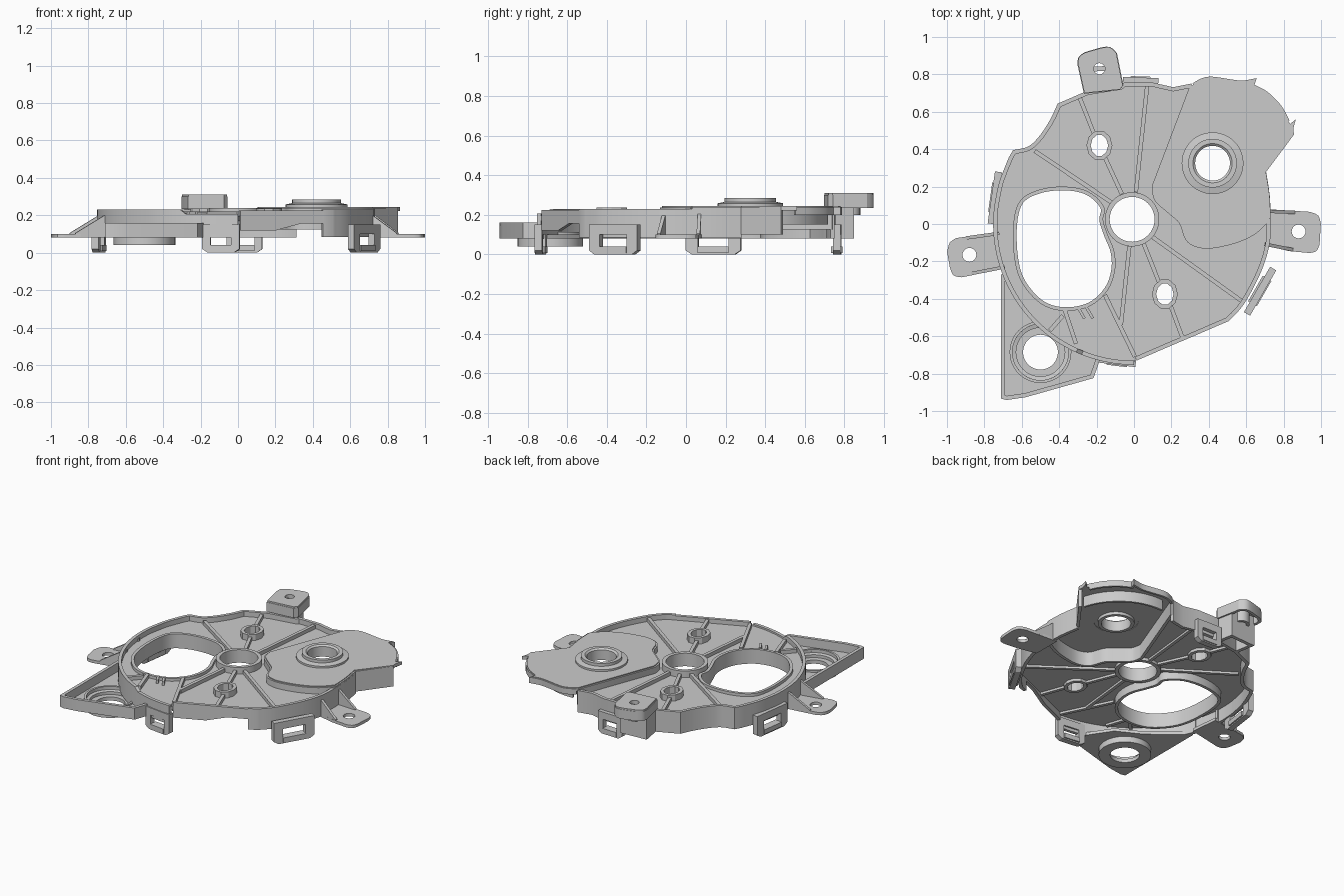
import bpy, bmesh, math
from mathutils import Matrix, Vector

if "Cube" in bpy.data.objects:
    bpy.data.objects.remove(bpy.data.objects["Cube"])


def finish(name, bm, matrix=None):
    bmesh.ops.remove_doubles(bm, verts=bm.verts, dist=0.0002)
    bmesh.ops.recalc_face_normals(bm, faces=bm.faces)
    if matrix:
        bm.transform(matrix)
    me = bpy.data.meshes.new(name)
    bm.to_mesh(me)
    bm.free()
    ob = bpy.data.objects.new(name, me)
    bpy.context.scene.collection.objects.link(ob)
    bpy.context.view_layer.objects.active = ob
    bpy.ops.object.select_all(action='DESELECT')
    ob.select_set(True)
    bpy.ops.object.shade_smooth_by_angle(angle=math.radians(30))
    return ob


def smooth(pts, n=5, closed=False):
    p = [Vector(q) for q in pts]
    out, m = [], len(p)
    for i in range(m if closed else m - 1):
        k = [(i + j) % m if closed else min(max(i + j, 0), m - 1) for j in (-1, 0, 1, 2)]
        a, b, c, d = [p[j] for j in k]
        for s in range(n):
            t = s / n
            v = 0.5 * (2 * b + (c - a) * t + (2 * a - 5 * b + 4 * c - d) * t * t + (3 * b - a - 3 * c + d) * t ** 3)
            out.append(tuple(v))
    return out if closed else out + [tuple(p[-1])]


def arc(cx, cy, r, a0=0, a1=360, n=40, ry=None):
    full = abs(a1 - a0) == 360
    angs = [math.radians(a0 + (a1 - a0) * i / n) for i in range(n if full else n + 1)]
    return [(cx + r * math.cos(a), cy + (ry or r) * math.sin(a)) for a in angs]


def plate(name, outer, holes, z0, z1, matrix=None):
    """Flat plate with holes, extruded from z0 to z1."""
    cu = bpy.data.curves.new(name, 'CURVE')
    cu.dimensions, cu.fill_mode, cu.extrude = '2D', 'BOTH', (z1 - z0) / 2
    for loop in [outer] + holes:
        sp = cu.splines.new('POLY')
        sp.points.add(len(loop) - 1)
        for q, (x, y) in zip(sp.points, loop):
            q.co = (x, y, 0, 1)
        sp.use_cyclic_u = True
    tmp = bpy.data.objects.new(name + "_profile", cu)
    bpy.context.scene.collection.objects.link(tmp)
    me = tmp.evaluated_get(bpy.context.evaluated_depsgraph_get()).to_mesh()
    bm = bmesh.new()
    bm.from_mesh(me)
    bpy.data.objects.remove(tmp)
    bm.transform(Matrix.Translation((0, 0, (z0 + z1) / 2)))
    return finish(name, bm, matrix)


def wall(name, path, z0, z1, t=0.022, closed=False):
    """Upright wall along a path; z0 and z1 are numbers or functions of (x, y)."""
    p = [Vector(q) for q in path]
    n = len(p)
    bm, rings = bmesh.new(), []
    for i, v in enumerate(p):
        a = p[(i - 1) % n] if closed or i else v
        b = p[(i + 1) % n] if closed or i < n - 1 else v
        d1, d2 = (v - a).normalized(), (b - v).normalized()
        d = (d1 + d2).normalized()
        ref = d2 if d2.length else d1
        nrm = Vector((-d.y, d.x)) * (t / 2) / max(d.dot(ref), 0.5)
        lo = z0(*v) if callable(z0) else z0
        hi = z1(*v) if callable(z1) else z1
        rings.append([bm.verts.new((*(v + nrm * s), z)) for s, z in ((1, lo), (1, hi), (-1, hi), (-1, lo))])
    for i in range(n if closed else n - 1):
        a, b = rings[i], rings[(i + 1) % n]
        for j in range(4):
            bm.faces.new((a[j], a[(j + 1) % 4], b[(j + 1) % 4], b[j]))
    if not closed:
        bm.faces.new(rings[0])
        bm.faces.new(rings[-1])
    return finish(name, bm)


def lathe(name, c, prof, n=48):
    bm = bmesh.new()
    rs = [[bm.verts.new((c[0] + r * x, c[1] + r * y, z)) for x, y in arc(0, 0, 1, n=n)] for r, z in prof]
    for a, b in zip(rs, rs[1:] + rs[:1]):
        for j in range(n):
            k = (j + 1) % n
            bm.faces.new((a[j], a[k], b[k], b[j]))
    return finish(name, bm)


# Outline pieces, counter-clockwise
front = [(0.01, -0.72), (0.5, -0.51)]
right = smooth([(0.5, -0.51), (0.58, -0.42), (0.67, -0.25), (0.715, -0.1), (0.72, 0.03)])
right_up = smooth([(0.72, 0.03), (0.715, 0.15), (0.695, 0.28)], 3)
lip = [(0.31, 0.74)] + smooth([(0.105, 0.2), (0.12, 0.13), (0.19, 0.065), (0.25, 0.01), (0.285, -0.08),
                              (0.34, -0.115), (0.42, -0.12), (0.55, -0.09), (0.65, -0.04), (0.72, 0.03)])
cover_arc = [(0.855, 0.48), (0.852, 0.51), (0.865, 0.56), (0.835, 0.535)] + smooth(
    [(0.825, 0.55), (0.78, 0.63), (0.71, 0.7), (0.635, 0.74)]) + [(0.645, 0.77)] + smooth(
    [(0.62, 0.765), (0.56, 0.76), (0.42, 0.78), (0.36, 0.77), (0.31, 0.74)])
back = [(0.31, 0.74), (0.21, 0.72), (0.10, 0.745), (-0.05, 0.745), (-0.07, 0.73), (-0.25, 0.70)] + smooth(
    [(-0.40, 0.635), (-0.44, 0.55), (-0.5, 0.46), (-0.56, 0.405), (-0.64, 0.385)]) + smooth(
    [(-0.66, 0.35), (-0.71, 0.22), (-0.735, 0.1)])
left = arc(0, 0, 0.742, 173, 270, 40)

# Main plate with its openings
opening = smooth([(-0.37, 0.19), (-0.5, 0.175), (-0.6, 0.12), (-0.635, 0.0), (-0.63, -0.18), (-0.59, -0.31),
                  (-0.49, -0.42), (-0.37, -0.455), (-0.24, -0.43), (-0.15, -0.35), (-0.112, -0.25),
                  (-0.115, -0.15), (-0.15, -0.06), (-0.175, 0.02), (-0.17, 0.09), (-0.25, 0.165)], 5, True)
hub = (-0.01, 0.025)
bosses = [(-0.185, 0.42), (0.165, -0.375)]
plate("main_plate", front + right[1:] + lip[::-1][1:] + back[1:] + left,
      [opening, arc(*hub, 0.13)] + [arc(*b, 0.05, n=10, ry=0.06) for b in bosses], 0.17, 0.195)
wall("opening_wall", opening, 0.115, 0.215, 0.02, True)


# Outer rim, lower along the front edge
def rim_bottom(x, y):
    return 0.12 if y < -0.5 and -0.05 < x < 0.48 else 0.08


wall("rim_left", back + left, 0.08, lambda x, y: 0.207 if x > -0.28 and y < -0.6 else 0.23)
wall("rim_front", [(0.01, -0.72), (0.2, -0.638), (0.33, -0.583), (0.45, -0.531)], lambda x, y: 0.12 if x < 0.3 else 0.155, 0.225)
wall("rim_right", [(0.45, -0.531)] + right + right_up[1:], 0.085, 0.23)

# Central hub, hollow posts and ribs
lathe("hub", hub, [(0.145, 0.15), (0.145, 0.24), (0.12, 0.24), (0.12, 0.15)])
for b in bosses:
    wall("post", arc(*b, 0.058, n=10, ry=0.07), 0.15, 0.237, 0.022, True)
ribs = [[(-0.065, 0.16), (-0.155, 0.355)], [(-0.215, 0.485), (-0.29, 0.675)], [(0.01, 0.17), (0.07, 0.735)],
        [(-0.12, 0.115), (-0.53, 0.39)], [(0.1, -0.07), (0.58, -0.415)], [(0.05, -0.1), (0.135, -0.315)],
        [(0.195, -0.435), (0.26, -0.61)], [(-0.025, -0.12), (-0.07, -0.54)], [(-0.155, -0.38), (0.005, -0.71)],
        [(-0.37, -0.46), (-0.31, -0.64)], [(-0.38, -0.49), (-0.45, -0.57)]]
for r in ribs:
    wall("rib", r, 0.155, 0.22)
for x in (-0.28, -0.235):
    wall("small_rib", [(x - 0.02, -0.445), (x + 0.015, -0.505)], 0.18, 0.22, 0.015)

# Raised cover: top sheet, lip wall, side walls, stepped bearing ring
ring = (0.42, 0.325)
cover = plate("cover_top", lip + right_up[1:] + cover_arc[:-1], [arc(*ring, 0.14)], 0.222, 0.245)
wall("cover_lip", lip, 0.125, 0.238, 0.02)
wall("cover_side", right_up + [(0.848, 0.485)], 0.1, 0.24, 0.02)
wall("cover_edge", cover_arc[4:-1], 0.2, 0.24, 0.015)
wall("cover_inner_edge", arc(0.4, 0.33, 0.38, 15, 95, 20), 0.15, 0.23, 0.015)
lathe("cover_ring", ring, [(0.165, 0.225), (0.165, 0.258), (0.13, 0.265), (0.13, 0.285), (0.105, 0.285),
                           (0.093, 0.275), (0.093, 0.205), (0.115, 0.205), (0.115, 0.225)])

# Low corner tray with a downward cup
cup = (-0.5, -0.685)
tray = [(-0.7, -0.27), (-0.7, -0.925), (-0.68, -0.93), (-0.58, -0.915), (-0.225, -0.815), (-0.19, -0.715)]
plate("tray_floor", tray + [(-0.3, -0.55), (-0.47, -0.46)], [arc(*cup, 0.15)], 0.08, 0.1)
wall("tray_rim", tray, 0.08, 0.16)
lathe("tray_cup", cup, [(0.165, 0.112), (0.165, 0.04), (0.093, 0.04), (0.093, 0.065), (0.13, 0.065),
                        (0.13, 0.085), (0.15, 0.09), (0.15, 0.112)])

# Side mounting ears with sloped gussets
ears = {"left_ear": ([(-0.7, -0.04)] + smooth([(-0.95, -0.075), (-0.985, -0.1), (-0.999, -0.15)], 3)
                     + smooth([(-0.985, -0.23), (-0.965, -0.275), (-0.92, -0.285)], 3) + [(-0.68, -0.235)],
                     (-0.88, -0.165), [[(-0.72, -0.05), (-0.9, -0.075)], [(-0.69, -0.23), (-0.87, -0.265)]]),
        "right_ear": ([(0.7, 0.08), (0.7, -0.115), (0.83, -0.145)]
                      + smooth([(0.94, -0.155), (0.975, -0.145), (0.992, -0.11)], 3)
                      + smooth([(0.999, 0.0), (0.985, 0.045), (0.94, 0.065)], 3),
                      (0.88, -0.04), [[(0.715, 0.068), (0.86, 0.062)], [(0.7, -0.108), (0.85, -0.138)]])}
for name, (outline, hole, gussets) in ears.items():
    plate(name, outline, [arc(*hole, 0.037, n=24)], 0.08, 0.1)
    for g in gussets:
        wall(name + "_gusset", g, 0.085, lambda x, y: 0.215 if abs(x) < 0.8 else 0.105, 0.018)

# Tall back ear: capped hollow block on a U-shaped leg
ear = [(-0.265, 0.7)] + smooth([(-0.298, 0.85), (-0.295, 0.89), (-0.265, 0.915)], 3) + smooth(
    [(-0.18, 0.94), (-0.13, 0.945), (-0.095, 0.915)], 3) + [(-0.06, 0.74), (-0.075, 0.72)]
plate("back_ear_cap", ear, [arc(-0.185, 0.83, 0.03, n=24)], 0.285, 0.31)
wall("back_ear_side", [(x * 0.94 - 0.011, y * 0.94 + 0.049) for x, y in ear], 0.235, 0.3, 0.02, True)
wall("back_ear_leg", [(-0.25, 0.71), (-0.27, 0.825), (-0.1, 0.835), (-0.08, 0.74)], 0.08, 0.29, 0.025)
lathe("back_ear_socket", (-0.185, 0.83), [(0.05, 0.2), (0.05, 0.3), (0.03, 0.3), (0.03, 0.2)], 24)

# Snap clips: framed windows hanging below the rim
clips = [((-0.09, -0.735), -97, 0.2), ((0.035, 0.765), 88, 0.19), ((-0.745, 0.14), 172, 0.28), ((0.675, -0.36), -30, 0.28)]
for (x, y), a, w in clips:
    m = Matrix.Translation((x, y, 0)) @ Matrix.Rotation(math.radians(a + 90), 4, 'Z') @ Matrix.Rotation(math.pi / 2, 4, 'X')
    h, q = w / 2, w * 0.28
    frame = [(-h + 0.03, 0), (h - 0.03, 0), (h, 0.02), (h, 0.15), (-h, 0.15), (-h, 0.02)]
    plate("snap_clip", frame, [[(-q, 0.035), (q, 0.035), (q, 0.1), (-q, 0.1)]], -0.02, 0.018, m)
    plate("snap_clip_bar", [(-q, 0.008), (q, 0.008), (q, 0.04), (-q, 0.04)], [], -0.03, 0.024, m)
